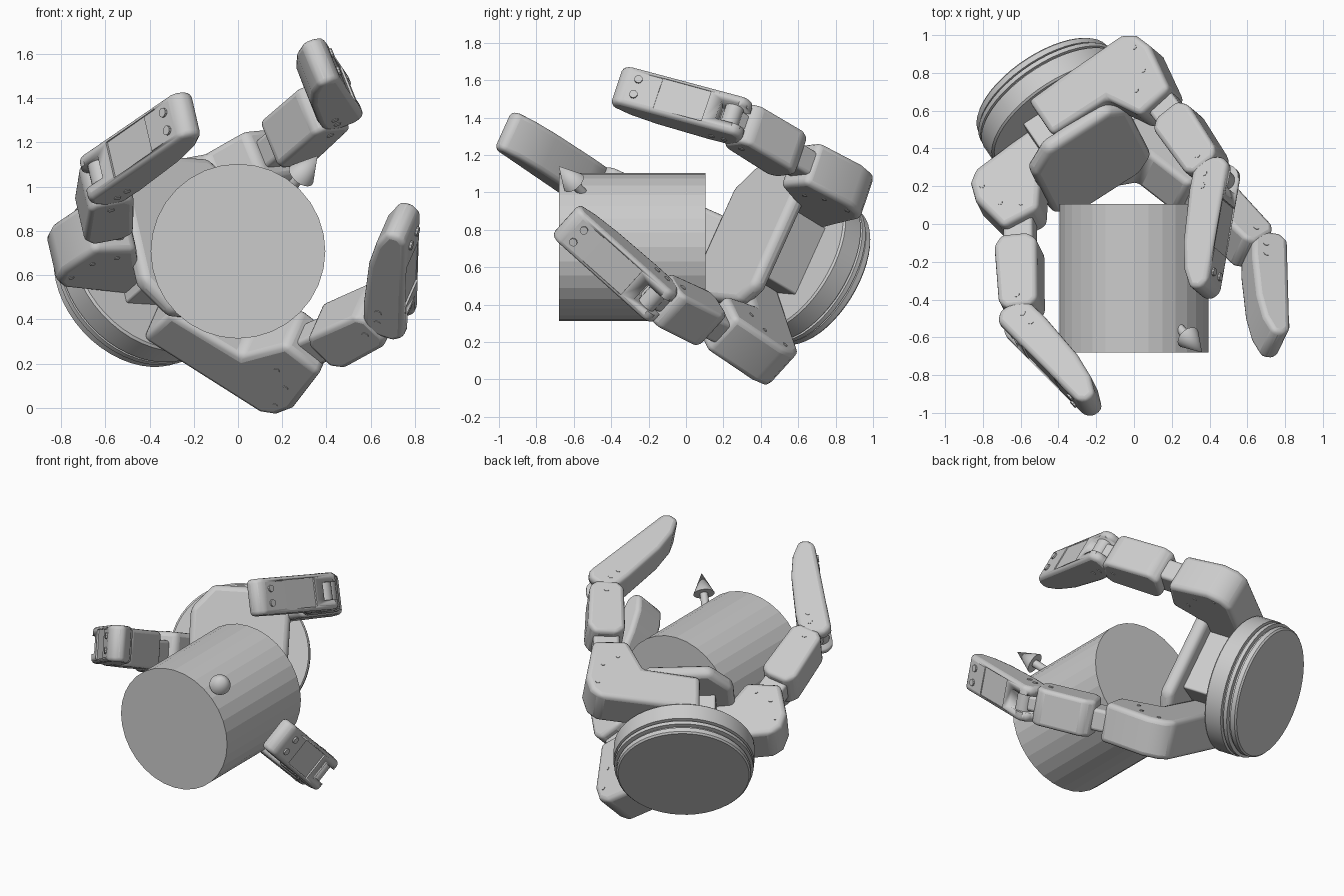
import bpy, bmesh
from math import pi
from mathutils import Vector, Matrix

if "Cube" in bpy.data.objects:
    bpy.data.objects.remove(bpy.data.objects["Cube"])

# hand frame: origin at back of the mounting disc, N = palm direction, T = finger side, S = lateral
C = Vector((-0.494, 0.731, 0.537))
N = Vector((0.50, -0.74, 0.45)).normalized()
T = Vector((0.84, 0.54, -0.05))
T = (T - T.dot(N) * N).normalized()
S = N.cross(T)
HAND = Matrix((T, S, N)).transposed().to_4x4()
HAND.translation = C


def finish(name, bm, bevel=0.0, matrix=None, smooth=True):
    bmesh.ops.recalc_face_normals(bm, faces=bm.faces)
    me = bpy.data.meshes.new(name)
    bm.to_mesh(me)
    bm.free()
    ob = bpy.data.objects.new(name, me)
    bpy.context.collection.objects.link(ob)
    if matrix is not None:
        ob.matrix_world = matrix
    if smooth:
        bpy.ops.object.select_all(action='DESELECT')
        ob.select_set(True)
        bpy.context.view_layer.objects.active = ob
        bpy.ops.object.shade_smooth_by_angle(angle=0.6)
    if bevel:
        m = ob.modifiers.new("bevel", 'BEVEL')
        m.width, m.segments, m.limit_method, m.angle_limit = bevel, 3, 'ANGLE', 0.6
    return ob


def prism(name, pts, width, to_hand, bevel=0.02, offset=0.0):
    """Extrude a flat profile by width; to_hand maps (x, y, lateral) to hand space."""
    bm = bmesh.new()
    rings = [[bm.verts.new(to_hand(x, y, offset + z)) for x, y in pts] for z in (-width / 2, width / 2)]
    bm.faces.new(rings[0])
    bm.faces.new(rings[1][::-1])
    for i in range(len(pts)):
        j = (i + 1) % len(pts)
        bm.faces.new((rings[0][i], rings[0][j], rings[1][j], rings[1][i]))
    return finish(name, bm, bevel, HAND)


def rect(x0, x1, y0, y1):
    return [(x0, y0), (x1, y0), (x1, y1), (x0, y1)]


def cut(ob, cutter):
    cutter.hide_render = True
    cutter.display_type = 'WIRE'
    cutter.hide_set(True)
    m = ob.modifiers.new("cut", 'BOOLEAN')
    m.object, m.solver = cutter, 'EXACT'


def rod(name, a, b, r1, r2=None, sides=12, matrix=None, smooth=True):
    a, b = Vector(a), Vector(b)
    bm = bmesh.new()
    bmesh.ops.create_cone(bm, cap_ends=True, segments=sides, radius1=r1, radius2=r1 if r2 is None else r2,
                          depth=(b - a).length)
    rot = (b - a).to_track_quat('Z', 'Y').to_matrix().to_4x4()
    bmesh.ops.transform(bm, matrix=Matrix.Translation((a + b) / 2) @ rot, verts=bm.verts)
    return finish(name, bm, 0, matrix, smooth)


# held cylinder and direction arrow
rod("held_cylinder", (0, 0.105, 0.708), (0, -0.68, 0.708), 0.395, sides=32, smooth=False)
start, tip = Vector((0, -0.29, 0.708)), Vector((0.36, -0.68, 1.14))
aim = (tip - start).normalized()
rod("arrow_shaft", start, tip - aim * 0.13, 0.025, sides=16)
rod("arrow_head", tip - aim * 0.14, tip, 0.065, 0.0, sides=24)

# mounting disc with groove rings, lathed about the palm axis
bm = bmesh.new()
prof = [(0, 0.02), (0.4, 0.02), (0.41, 0.03), (0.41, 0.06), (0.4, 0.063), (0.4, 0.073), (0.425, 0.076), (0.425, 0.1),
        (0.41, 0.103), (0.41, 0.113), (0.43, 0.116), (0.43, 0.225), (0.42, 0.235), (0, 0.235)]
vs = [bm.verts.new((r, 0, z)) for r, z in prof]
es = [bm.edges.new(p) for p in zip(vs, vs[1:])]
bmesh.ops.spin(bm, geom=vs + es, cent=(0, 0, 0), axis=(0, 0, 1), angle=2 * pi, steps=48)
bmesh.ops.remove_doubles(bm, verts=bm.verts, dist=1e-4)
finish("mounting_disc", bm, 0, HAND)

# palm core and front plate
flat = lambda z0: (lambda x, y, z: Vector((x, y, z0 + z)))
prism("palm_core", rect(-0.2, 0.2, -0.2, 0.2), 0.3, flat(0.35), 0.01)
plate = [(-0.31, -0.25), (-0.18, -0.4), (0.2, -0.4), (0.3, -0.3), (0.3, 0.3), (0.2, 0.4), (-0.18, 0.4), (-0.31, 0.25)]
prism("palm_plate", plate, 0.09, flat(0.515), 0.035)


def finger(tag, pivot, out, j0, j1, end, inner):
    out = Vector(out).normalized()
    lat = Vector((-out.y, out.x))

    def plane(r, d, z):
        return Vector((pivot[0] + out.x * r + lat.x * z, pivot[1] + out.y * r + lat.y * z, d))

    def link(a, b):
        a, b = Vector(a), Vector(b)
        u = (b - a).normalized()
        o = Vector((u.y, -u.x))
        return (lambda x, y, z: plane(*(a + u * x + o * y), z)), (b - a).length

    def screw(fr, x, y, z, axis, r=0.017):
        d = Vector((0, 0.012, 0)) if axis == 'y' else Vector((0, 0, 0.012))
        p = Vector((x, y, z))
        s = 1 if axis == 'y' or z > 0 else -1
        rod(tag + "_screw", fr(*(p - d * s)), fr(*(p + d * s * 0.3)), r, sides=10, matrix=HAND)

    # knuckle elbow
    r, d = j0
    prism(tag + "_knuckle", [(inner, 0.22), (r + 0.04, 0.25), (r + 0.1, 0.3), (r + 0.13, 0.4), (r + 0.09, d + 0.02),
                             (r - 0.12, d + 0.04), (r - 0.22, 0.5), (inner, 0.47)], 0.25, plane, 0.03)
    for z in (-0.125, 0.125):
        for rr, dd in ((0.06, 0.36), (0.03, 0.5), (-0.06, 0.57)):
            screw(plane, r + rr, dd, z, 'z', 0.013)

    # first link: thin root tab, body and end tab
    f, L = link(j0, j1)
    prism(tag + "_root_tab", rect(-0.1, 0.2, -0.08, 0.08), 0.14, f, 0.02)
    prism(tag + "_link", [(0.1, -0.06), (0.14, -0.11), (L - 0.09, -0.11), (L - 0.05, -0.07), (L - 0.05, 0.06),
                          (L - 0.09, 0.1), (0.16, 0.12), (0.1, 0.08)], 0.235, f, 0.025)
    prism(tag + "_end_tab", rect(L - 0.12, L + 0.05, -0.05, 0.06), 0.1, f, 0.02)
    for z in (-0.117, 0.117):
        screw(f, L - 0.12, 0, z, 'z', 0.017)

    # fingertip: flat back with recess and clevis slot, curved gripping side
    f, L = link(j1, end)
    body = prism(tag + "_tip", [(-0.09, 0.05), (-0.05, 0.095), (L - 0.04, 0.085), (L, 0.05), (L, -0.01), (L - 0.1, -0.06),
                                (L - 0.25, -0.09), (0.1, -0.105), (-0.02, -0.1), (-0.08, -0.06)], 0.225, f, 0.035)
    cut(body, prism(tag + "_slot_cutter", rect(-0.2, 0.07, -0.02, 0.2), 0.11, f, 0))
    cut(body, prism(tag + "_recess_cutter", rect(0.14, 0.41, 0.082, 0.2), 0.18, f, 0))
    rod(tag + "_pin", f(0, 0.03, -0.08), f(0, 0.03, 0.08), 0.05, sides=20, matrix=HAND)
    for z in (-0.045, 0.045):
        screw(f, L - 0.11, 0.093, z, 'y', 0.022)
    for z in (-0.112, 0.112):
        for x in (0.01, 0.08):
            screw(f, x, -0.03, z, 'z', 0.017)


finger("upper_finger", (0, 0.285), (0.98, 0.18), (0.47, 0.66), (0.49, 1.21), (0.06, 1.69), -0.1)
finger("lower_finger", (0, -0.33), (0.82, -0.57), (0.5, 0.70), (0.63, 1.22), (0.32, 1.765), -0.1)
finger("thumb", (0, -0.03), (-1, 0), (0.50, 0.61), (0.79, 1.11), (0.69, 1.75), 0.15)
